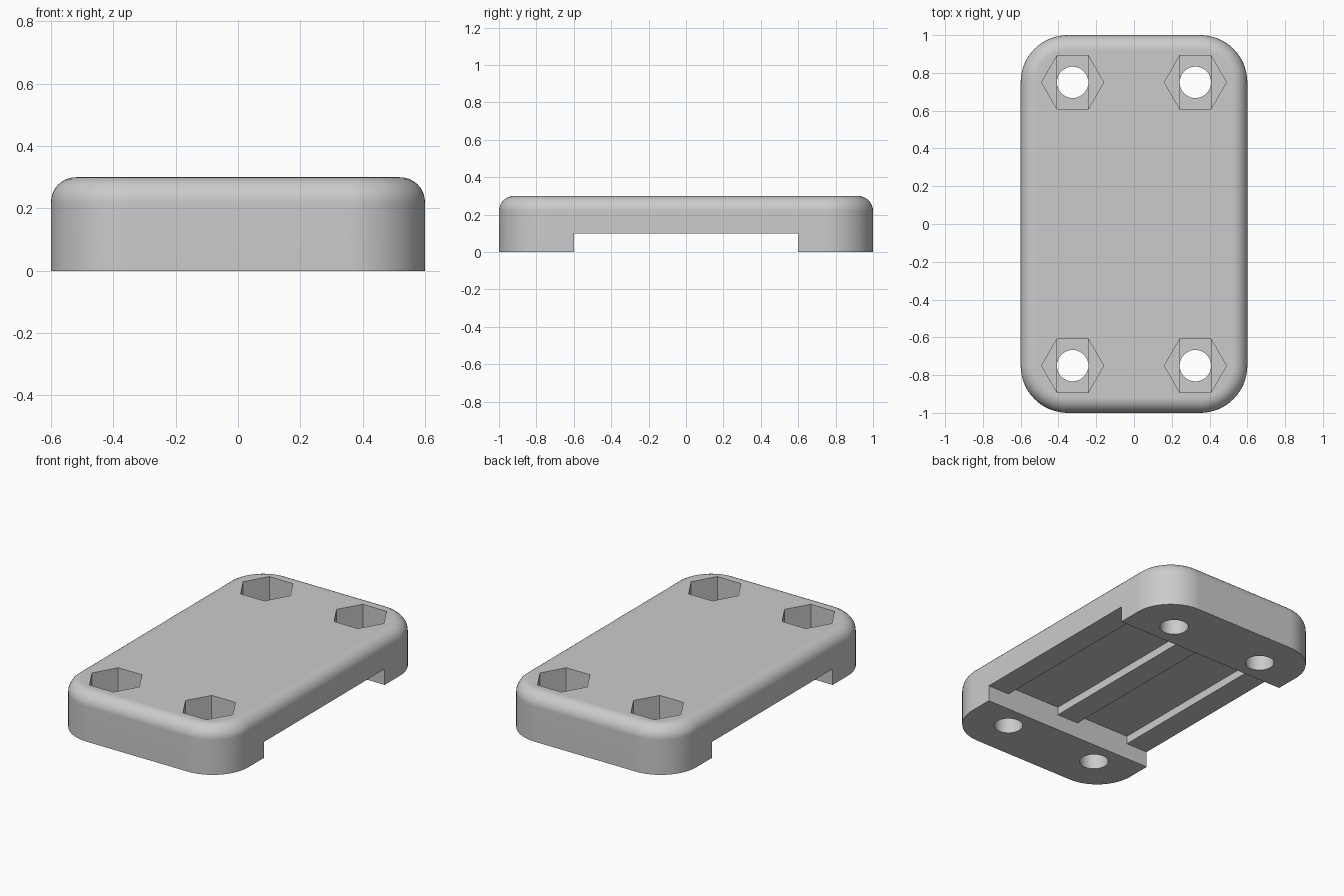
import bpy
import bmesh
from math import cos, sin, pi, radians

cube = bpy.data.objects.get("Cube")
if cube:
    bpy.data.objects.remove(cube, do_unlink=True)

HALF_X, HALF_Y, HEIGHT = 0.6, 1.0, 0.3
CORNER, FILLET = 0.25, 0.08
HOLE_X, HOLE_Y, HOLE_R = 0.325, 0.75, 0.083
NUT_R, NUT_FLOOR = 0.1645, 0.11

grey = bpy.data.materials.new("plain grey")
grey.use_nodes = True
colour = (0.6, 0.6, 0.6, 1)
grey.diffuse_color = colour
grey.node_tree.nodes["Principled BSDF"].inputs["Base Color"].default_value = colour


def make_object(name, bm):
    bmesh.ops.recalc_face_normals(bm, faces=bm.faces)
    mesh = bpy.data.meshes.new(name)
    bm.to_mesh(mesh)
    bm.free()
    mesh.materials.append(grey)
    obj = bpy.data.objects.new(name, mesh)
    bpy.context.collection.objects.link(obj)
    return obj


def rounded_ring(bm, inset, z, steps=16):
    """Rounded rectangle outline, moved inwards by inset."""
    verts = []
    for quarter, (sx, sy) in enumerate([(1, 1), (-1, 1), (-1, -1), (1, -1)]):
        for i in range(steps + 1):
            a = (quarter + i / steps) * pi / 2
            r = CORNER - inset
            verts.append(bm.verts.new((sx * (HALF_X - CORNER) + r * cos(a),
                                       sy * (HALF_Y - CORNER) + r * sin(a), z)))
    return verts


def loft(name, bm, rings):
    """Close a stack of outlines into a solid."""
    for low, high in zip(rings, rings[1:]):
        n = len(low)
        for i in range(n):
            j = (i + 1) % n
            bm.faces.new((low[i], low[j], high[j], high[i]))
    bm.faces.new(rings[0][::-1])
    bm.faces.new(rings[-1])
    return make_object(name, bm)


def prism(name, x, y, radius, sides, z0, z1):
    bm = bmesh.new()
    rings = [[bm.verts.new((x + radius * cos(2 * pi * i / sides),
                            y + radius * sin(2 * pi * i / sides), z))
              for i in range(sides)] for z in (z0, z1)]
    return loft(name, bm, rings)


def box(name, x0, x1, y0, y1, z0, z1):
    bm = bmesh.new()
    rings = [[bm.verts.new((x, y, z)) for x, y in
              ((x0, y0), (x1, y0), (x1, y1), (x0, y1))] for z in (z0, z1)]
    return loft(name, bm, rings)


# Plate with rounded corners and a rounded top edge
bm = bmesh.new()
rings = [rounded_ring(bm, 0, 0)]
SEGMENTS = 8
for k in range(SEGMENTS + 1):
    t = k / SEGMENTS * pi / 2
    rings.append(rounded_ring(bm, FILLET * (1 - cos(t)),
                              HEIGHT - FILLET * (1 - sin(t))))
plate = loft("clamp_plate", bm, rings)

# Wide channel under the middle, with two shallow grooves in its ceiling
cutters = [box("channel_cutter", -1, 1, -0.6, 0.6, -0.1, 0.1)]
for side in (-1, 1):
    x0, x1 = sorted((side * 0.075, side * 0.45))
    cutters.append(box("groove_cutter", x0, x1, -0.6, 0.6, 0.05, 0.15))

# Bolt holes with hexagonal nut pockets and a thin step in each pocket floor
for x in (-HOLE_X, HOLE_X):
    for y in (-HOLE_Y, HOLE_Y):
        cutters.append(prism("nut_cutter", x, y, NUT_R, 6, NUT_FLOOR, 0.4))
        cutters.append(box("step_cutter", x - 0.082, x + 0.082,
                           y - 0.142, y + 0.142, NUT_FLOOR - 0.01, 0.2))
        cutters.append(prism("hole_cutter", x, y, HOLE_R, 48, -0.1, 0.25))

bpy.ops.object.select_all(action="DESELECT")
bpy.context.view_layer.objects.active = plate
plate.select_set(True)
for cutter in cutters:
    cutter.hide_render = True
    mod = plate.modifiers.new("cut", "BOOLEAN")
    mod.operation = "DIFFERENCE"
    mod.solver = "EXACT"
    mod.object = cutter
    bpy.ops.object.modifier_apply(modifier=mod.name)
    bpy.data.objects.remove(cutter, do_unlink=True)

# Smooth curves, crisp edges, flat large faces
bpy.ops.object.shade_smooth_by_angle(angle=radians(30))
weighted = plate.modifiers.new("weighted normals", "WEIGHTED_NORMAL")
weighted.keep_sharp = True
